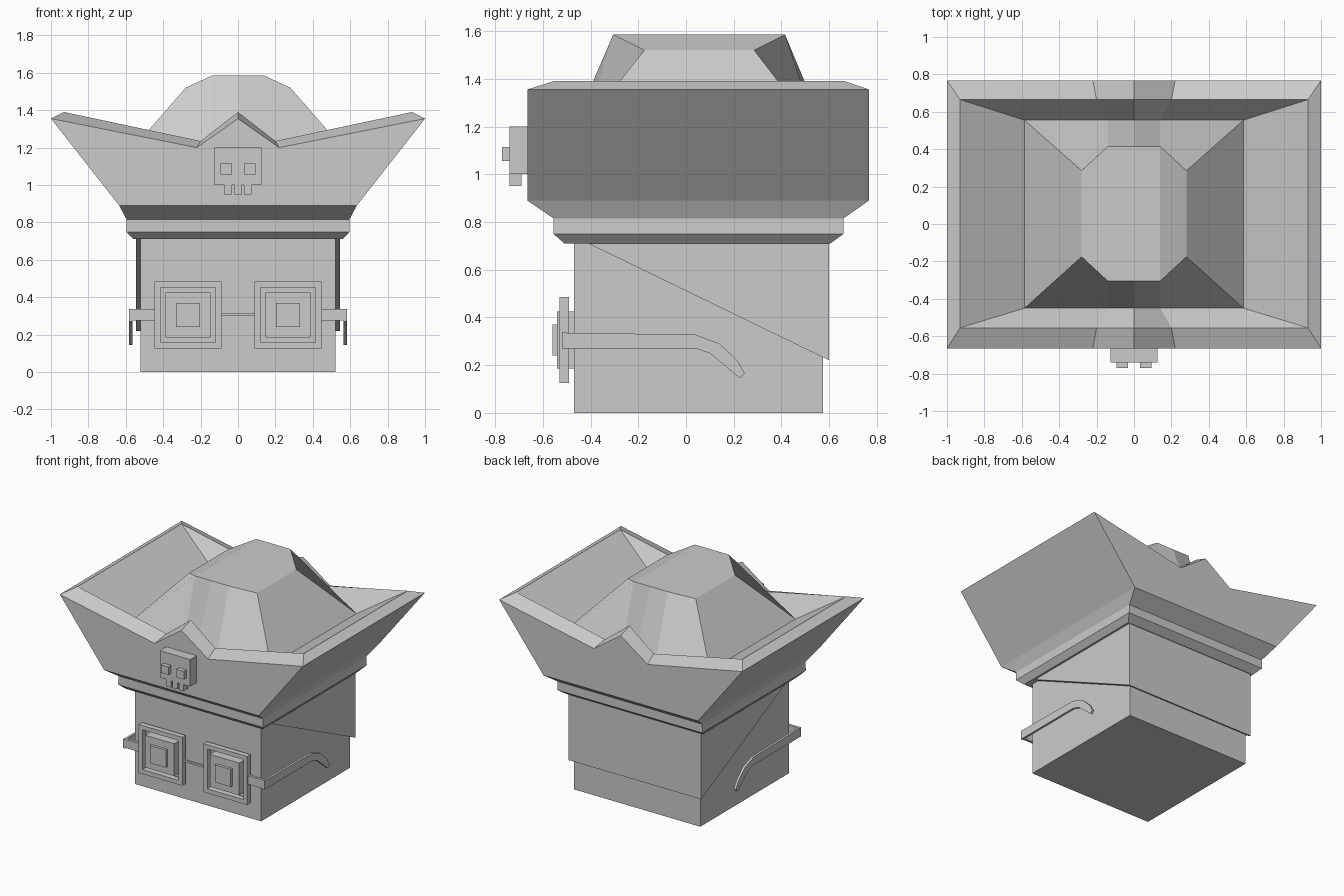
import bpy, bmesh

if "Cube" in bpy.data.objects:
    bpy.data.objects.remove(bpy.data.objects["Cube"])


def make(name, verts, faces):
    me = bpy.data.meshes.new(name)
    me.from_pydata(verts, [], faces)
    bm = bmesh.new()
    bm.from_mesh(me)
    bmesh.ops.recalc_face_normals(bm, faces=bm.faces)
    bm.to_mesh(me)
    bm.free()
    ob = bpy.data.objects.new(name, me)
    bpy.context.collection.objects.link(ob)
    return ob


def loft(name, rings, caps):
    n = len(rings[0])
    verts = [p for r in rings for p in r]
    faces = [(k*n+i, k*n+(i+1) % n, (k+1)*n+(i+1) % n, (k+1)*n+i)
             for k in range(len(rings)-1) for i in range(n)]
    return make(name, verts, faces + caps)


def box(name, x0, x1, y0, y1, z0, z1):
    rings = [[(x0, y0, z), (x1, y0, z), (x1, y1, z), (x0, y1, z)] for z in (z0, z1)]
    return loft(name, rings, [(0, 1, 2, 3), (4, 5, 6, 7)])


def prism(name, profile, x0, x1):
    """Extrude a (y, z) outline along x."""
    n = len(profile)
    rings = [[(x, y, z) for y, z in profile] for x in (x0, x1)]
    return loft(name, rings, [tuple(range(n)), tuple(range(n, 2*n))])


def mirror(ob):
    ob.modifiers.new("Mirror", 'MIRROR').use_mirror_merge = False
    return ob


# Head and hair wedge
box("head", -.52, .52, -.47, .575, 0, .73)
prism("hair", [(-.43, .72), (.60, .72), (.60, .22)], -.545, .545)


# Hat: one loft from the band, up the folded brim, down inside, over the crown
def ring(hx, y0, y1, zc, xn, zn, zp, inset=0):
    front = [(-hx, zc, inset), (-xn, zn, 0), (0, zp, 0), (xn, zn, 0), (hx, zc, inset)]
    return ([(x, y0+d, z) for x, z, d in front] +
            [(x, y1-d, z) for x, z, d in reversed(front)])


hat_rings = [
    ring(.56, -.51, .605, .71, .12, .71, .71),
    ring(.597, -.555, .66, .75, .14, .75, .75),
    ring(.595, -.555, .66, .815, .14, .815, .815),
    ring(.635, -.665, .767, .89, .15, .89, .89),
    ring(1.0, -.665, .767, 1.355, .22, 1.20, 1.355),
    ring(.93, -.555, .665, 1.39, .20, 1.235, 1.39),
    ring(.585, -.45, .555, 1.17, .14, 1.12, 1.25),
    ring(.28, -.305, .415, 1.52, .14, 1.585, 1.585, .13),
]
t = 10*(len(hat_rings)-1)
hat_caps = [tuple(range(10)), (t, t+1, t+8, t+9),
            (t+1, t+2, t+3, t+6, t+7, t+8), (t+3, t+4, t+5, t+6)]
loft("hat", hat_rings, hat_caps)

# Skull badge
box("badge_skull", -.125, .125, -.74, -.66, 1.0, 1.2)
mirror(box("badge_eye", .033, .093, -.77, -.735, 1.055, 1.115))
for i in (-1, 0, 1):
    c = i*.051
    box("badge_tooth", c-.02, c+.02, -.74, -.69, .95, 1.0)

# Eyes
CX, CZ = .267, .305
mirror(box("eye", CX-.12, CX+.12, -.54, -.46, CZ-.12, CZ+.12))
mirror(box("pupil", CX-.065, CX+.065, -.56, -.535, CZ-.065, CZ+.065))


# Glasses: square rims, bridge, corner tabs and curved temple arms
def square(h, y):
    return [(CX-h, y, CZ-h), (CX+h, y, CZ-h), (CX+h, y, CZ+h), (CX-h, y, CZ+h)]


rim = [square(.18, -.53), square(.18, -.49), square(.148, -.49),
       square(.148, -.53), square(.18, -.53)]
mirror(loft("glasses_rim", rim, []))
box("glasses_bridge", -.087, .087, -.52, -.505, .30, .315)
mirror(box("glasses_tab", .44, .58, -.52, -.50, .275, .338))
arm = [(-.52, .27), (.04, .27), (.10, .25), (.16, .20), (.225, .145), (.247, .165),
       (.215, .22), (.14, .29), (.04, .328), (-.52, .336)]
mirror(prism("glasses_arm", arm, .565, .582))
